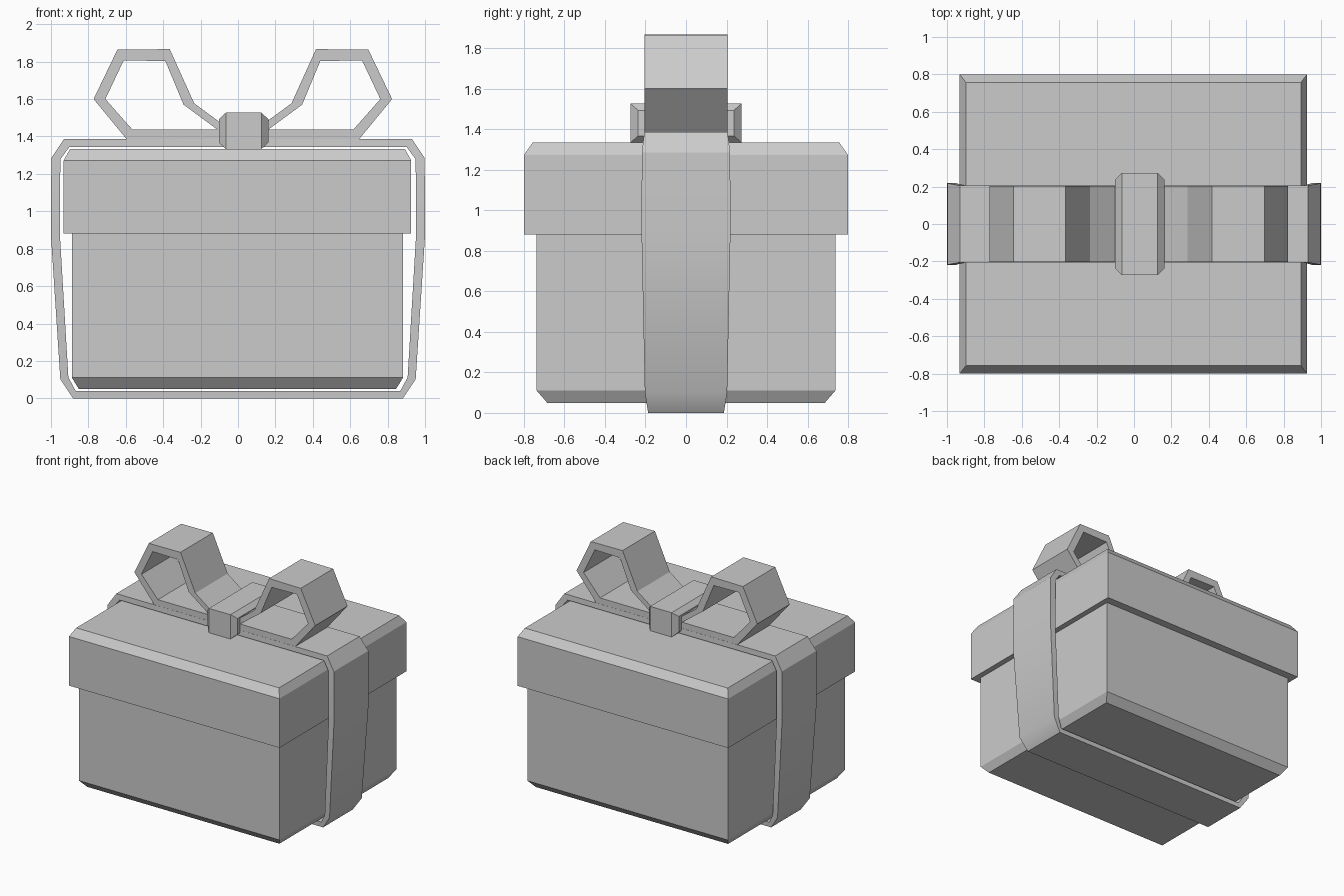
import bpy
import bmesh
from math import radians

old = bpy.data.objects.get("Cube")
if old:
    bpy.data.objects.remove(old, do_unlink=True)

GREY = (0.6, 0.6, 0.6, 1)
mat = bpy.data.materials.new("plain_grey")
mat.use_nodes = True
mat.diffuse_color = GREY
mat.node_tree.nodes["Principled BSDF"].inputs["Base Color"].default_value = GREY


def finish(name, bm):
    bmesh.ops.recalc_face_normals(bm, faces=bm.faces)
    mesh = bpy.data.meshes.new(name)
    bm.to_mesh(mesh)
    bm.free()
    mesh.materials.append(mat)
    obj = bpy.data.objects.new(name, mesh)
    bpy.context.collection.objects.link(obj)
    return obj


def bridge(bm, a, b):
    for i in range(len(a)):
        j = (i + 1) % len(a)
        bm.faces.new((a[i], a[j], b[j], b[i]))


def stacked_block(name, rings):
    """Closed solid through a series of four-cornered rings."""
    bm = bmesh.new()
    loops = [[bm.verts.new(p) for p in ring] for ring in rings]
    for a, b in zip(loops, loops[1:]):
        bridge(bm, a, b)
    bm.faces.new(loops[0])
    bm.faces.new(loops[-1])
    return finish(name, bm)


def level(hx, hy, z, cx=-0.003):
    return [(cx + sx * hx, sy * hy, z) for sx, sy in ((-1, -1), (1, -1), (1, 1), (-1, 1))]


def band(name, outer, inner, widths):
    """Closed strip of given thickness, with a half width at each profile point."""
    bm = bmesh.new()
    loops = []
    for pts, side in ((outer, -1), (outer, 1), (inner, 1), (inner, -1)):
        loops.append([bm.verts.new((x, side * w, z)) for (x, z), w in zip(pts, widths)])
    for i in range(4):
        bridge(bm, loops[i], loops[(i + 1) % 4])
    return finish(name, bm)


# Box and lid
stacked_block("box_body", [level(0.848, 0.685, 0.05), level(0.885, 0.737, 0.11),
                           level(0.885, 0.737, 0.9)])
stacked_block("box_lid", [level(0.929, 0.80, 0.88), level(0.929, 0.80, 1.272),
                          level(0.895, 0.757, 1.333)])

# Ribbon wrapped around the box
outer_half = [(0.882, 0), (0.95, 0.102), (1.0, 0.87), (0.998, 1.285), (0.93, 1.387)]
inner_half = [(0.867, 0.038), (0.907, 0.112), (0.952, 0.87), (0.95, 1.278), (0.902, 1.343)]
half_widths = [0.187, 0.203, 0.219, 0.218, 0.205]


def mirrored(half):
    return half + [(-x, z) for x, z in reversed(half)]


ribbon = band("ribbon", mirrored(outer_half), mirrored(inner_half),
              half_widths + half_widths[::-1])
bpy.context.view_layer.objects.active = ribbon
ribbon.select_set(True)
bpy.ops.object.shade_smooth_by_angle(angle=radians(30))
ribbon.select_set(False)

# Bow loops, mirrored about the knot
BOW_X = 0.026
loop_outer = [(0, 1.386), (0.622, 1.386), (0.798, 1.6), (0.671, 1.864),
              (0.391, 1.867), (0.26, 1.577)]
loop_inner = [(0.135, 1.436), (0.59, 1.436), (0.735, 1.6), (0.637, 1.807),
              (0.414, 1.803), (0.317, 1.57)]
for name, s in (("bow_loop_left", 1), ("bow_loop_right", -1)):
    band(name, [(BOW_X + s * x, z) for x, z in loop_outer],
         [(BOW_X + s * x, z) for x, z in loop_inner], [0.204] * len(loop_outer))


# Knot with bevelled ends
def knot_ring(x, hy, hz):
    return [(x, sy * hy, 1.43 + sz * hz) for sy, sz in ((-1, -1), (1, -1), (1, 1), (-1, 1))]


stacked_block("bow_knot", [knot_ring(-0.102, 0.237, 0.063), knot_ring(-0.065, 0.274, 0.097),
                           knot_ring(0.125, 0.274, 0.097), knot_ring(0.162, 0.237, 0.063)])
